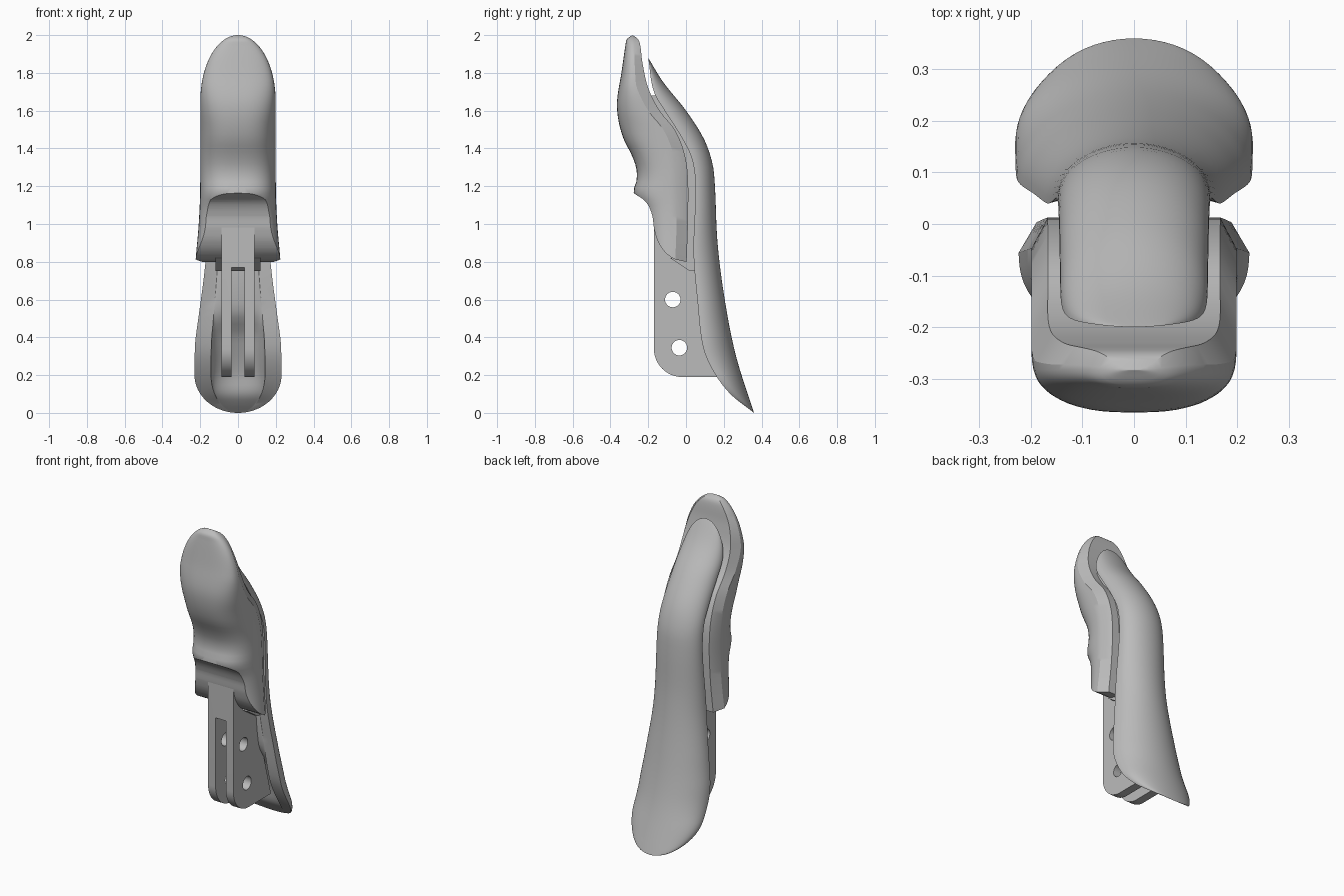
import bpy
import bmesh
from math import sin, cos, pi, sqrt

old = bpy.data.objects.get("Cube")
if old:
    bpy.data.objects.remove(old, do_unlink=True)

gray = bpy.data.materials.new("plain gray")
gray.use_nodes = True
gray.diffuse_color = (0.5, 0.5, 0.5, 1)
gray.node_tree.nodes["Principled BSDF"].inputs["Base Color"].default_value = (0.5, 0.5, 0.5, 1)


def smooth_curve(*points):
    """Return a smooth function through (height, value) points."""
    def slope(i):
        a, b = points[max(i - 1, 0)], points[min(i + 1, len(points) - 1)]
        return (b[1] - a[1]) / (b[0] - a[0])

    def value(z):
        z = min(max(z, points[0][0]), points[-1][0])
        i = 0
        while i < len(points) - 2 and z > points[i + 1][0]:
            i += 1
        (za, va), (zb, vb) = points[i], points[i + 1]
        span = zb - za
        t = (z - za) / span
        blend = t * t * (3 - 2 * t)
        return (va + (vb - va) * blend
                + span * t * (1 - t) * ((1 - t) * slope(i) - t * slope(i + 1)))
    return value


def round_end(distance, radius):
    """Width factor that closes an end along a quarter ellipse."""
    u = max(0, 1 - max(distance, 0) / radius)
    return sqrt(max(0, 1 - u * u))


def make_object(name, bm):
    bmesh.ops.remove_doubles(bm, verts=bm.verts, dist=0.0002)
    bmesh.ops.holes_fill(bm, edges=[e for e in bm.edges if e.is_boundary])
    bmesh.ops.recalc_face_normals(bm, faces=bm.faces)
    mesh = bpy.data.meshes.new(name)
    bm.to_mesh(mesh)
    bm.free()
    mesh.materials.append(gray)
    obj = bpy.data.objects.new(name, mesh)
    bpy.context.collection.objects.link(obj)
    return obj


def loft(name, section, bottom, top, steps):
    """Skin horizontal sections, spaced more tightly near both ends."""
    bm = bmesh.new()
    rings = []
    for i in range(steps + 1):
        z = bottom + (top - bottom) * (1 - cos(pi * i / steps)) / 2
        rings.append([bm.verts.new((x, y, z)) for x, y in section(z)])
    for low, high in zip(rings, rings[1:]):
        for j in range(len(low)):
            k = (j + 1) % len(low)
            bm.faces.new((low[j], low[k], high[k], high[j]))
    return make_object(name, bm)


def prism(name, profile, half_width):
    """Extrude a side profile of (y, z) points across x."""
    bm = bmesh.new()
    sides = [[bm.verts.new((x, y, z)) for y, z in profile] for x in (-half_width, half_width)]
    for side in sides:
        bm.faces.new(side)
    for j in range(len(profile)):
        k = (j + 1) % len(profile)
        bm.faces.new((sides[0][j], sides[0][k], sides[1][k], sides[1][j]))
    return make_object(name, bm)


def cut(obj, cutter):
    """Subtract the cutter, bake the result and discard the cutter."""
    cutter.hide_render = True
    mod = obj.modifiers.new("cut", 'BOOLEAN')
    mod.operation = 'DIFFERENCE'
    mod.solver = 'EXACT'
    mod.object = cutter
    graph = bpy.context.evaluated_depsgraph_get()
    mesh = bpy.data.meshes.new_from_object(obj.evaluated_get(graph))
    obj.modifiers.clear()
    obj.data = mesh
    bpy.data.objects.remove(cutter, do_unlink=True)


# Rear lever shell: rounded back, front rim and a hollow near the foot
shell_back = smooth_curve((0, .36), (.3, .265), (.6, .205), (.9, .167), (1.2, .153),
                          (1.32, .14), (1.45, .095), (1.6, 0), (1.75, -.12), (1.88, -.2))
shell_rim = smooth_curve((0, .36), (.1, .235), (.22, .145), (.35, .09), (.6, .06), (.85, .04),
                         (1.2, .05), (1.35, .03), (1.47, -.03), (1.58, -.1), (1.7, -.17), (1.88, -.2))
shell_width = smooth_curve((0, .23), (.35, .228), (.5, .21), (.7, .183), (.85, .168),
                           (1.2, .15), (1.88, .14))
hollow = smooth_curve((0, 0), (.06, .1), (.2, .6), (.4, .5), (.55, 0), (1, 0))


def shell_section(z):
    w = shell_width(z) * round_end(z, .2) * round_end(1.88 - z, .25)
    rim = shell_rim(z)
    depth = max(shell_back(z) - rim, 0)
    angles = [pi * i / 28 for i in range(29)]
    outer = [(w * cos(a), rim + depth * sin(a)) for a in angles]
    lip = min(.012, depth * .2)
    inner = [(.62 * w * cos(a), rim + lip + depth * hollow(z) * sin(a)) for a in reversed(angles)]
    return outer + [(-.9 * w, rim + lip * .4)] + inner + [(.9 * w, rim + lip * .4)]


shell = loft("rear_lever_shell", shell_section, 0, 1.88, 72)

# Front grip pad: bulging front, chamfered back, rounded top
pad_front = smooth_curve((.7, -.2), (.95, -.215), (1.08, -.235), (1.165, -.278), (1.23, -.262),
                         (1.29, -.262), (1.36, -.285), (1.45, -.33), (1.55, -.358), (1.65, -.365),
                         (1.8, -.342), (1.95, -.32), (1.98, -.312), (2, -.283))
pad_back = smooth_curve((.7, 0), (.85, .005), (1, .01), (1.25, .01), (1.38, -.01), (1.5, -.06),
                        (1.6, -.14), (1.72, -.2), (1.85, -.23), (1.95, -.243), (1.98, -.255), (2, -.283))
pad_width = smooth_curve((.7, .23), (.8, .225), (1, .208), (1.2, .2), (2, .2))


def pad_section(z):
    w = pad_width(z) * round_end(2 - z, .35)
    front, back = pad_front(z), pad_back(z)
    middle = back - min(.06, .4 * (back - front))
    points = []
    for i in range(33):
        c, s = cos(pi * i / 32), sin(pi * i / 32)
        x = w * abs(c) ** .74 * (1 if c > 0 else -1)
        points.append((x, middle - (middle - front) * max(s, 0) ** .74))
    return points + [(-.84 * w, back), (.84 * w, back)]


pad = loft("front_grip_pad", pad_section, .7, 2, 64)

# Sweeping cove under the pad
cove = smooth_curve((.8, 0), (.805, -.04), (.84, -.1), (.9, -.145), (.97, -.168),
                    (1.05, -.18), (1.12, -.215), (1.165, -.28))
heights = [.8 + .365 * i / 30 for i in range(31)]
cove_profile = [(-.6, .5), (.2, .5), (.2, .8)] + [(cove(z), z) for z in heights] + [(-.6, 1.19)]
cut(pad, prism("cove_cutter", cove_profile, .5))


# Recessed core joining pad and shell
def core_section(z):
    front = max(pad_back(z) - .03, -.25)
    if z < .83:
        front = .02 - 1.5 * (z - .75)
    back = shell_rim(z) + .025
    return [(-.12, front), (.12, front), (.12, back), (-.12, back)]


core = loft("joining_core", core_section, .75, 1.68, 40)

# Forked mounting bracket with a rounded lower corner
corner = [(-.02 - .15 * sin(a), .34 - .15 * cos(a)) for a in (pi * i / 24 for i in range(13))]
bracket_profile = [(.1, 1.05), (.115, .5), (.2, .19)] + corner + [(-.17, 1.05)]
bracket = prism("mounting_bracket", bracket_profile, .087)
cut(bracket, prism("slot_cutter", [(-.4, .1), (.4, .1), (.4, .77), (-.4, .77)], .035))

# Two pin holes through the bracket
for y, z in ((-.07, .6), (-.035, .345)):
    circle = [(y + .041 * cos(pi * i / 16), z + .041 * sin(pi * i / 16)) for i in range(32)]
    cut(bracket, prism("hole_cutter", circle, .3))

# Smooth shading with crisp edges
bpy.ops.object.select_all(action='DESELECT')
for obj in (shell, pad, core, bracket):
    obj.select_set(True)
bpy.context.view_layer.objects.active = shell
bpy.ops.object.shade_smooth_by_angle(angle=pi / 6)
